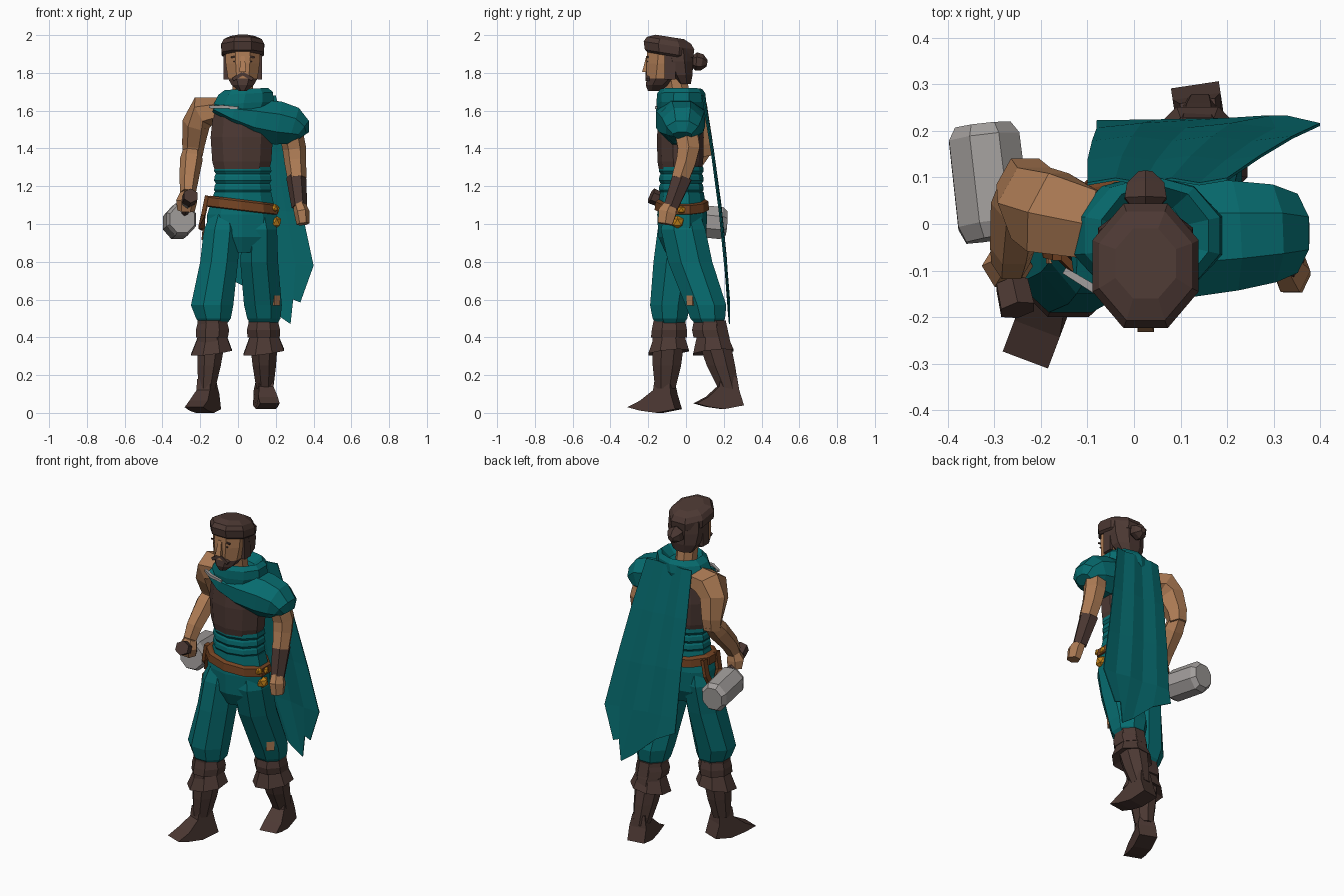
import bpy, bmesh, math
from mathutils import Vector, Matrix


def material(name, rgb):
    m = bpy.data.materials.new(name)
    m.diffuse_color = (*rgb, 1)
    return m


TEAL = material("teal cloth", (0.002, 0.148, 0.158))
DARK = material("dark brown leather", (0.072, 0.04, 0.033))
SKIN = material("skin", (0.42, 0.2, 0.09))
TAN = material("tan belt leather", (0.17, 0.055, 0.016))
GOLD = material("gold", (0.55, 0.22, 0.01))
STEEL = material("grey steel", (0.36, 0.34, 0.33))


def finish(name, bm, *mats):
    bmesh.ops.recalc_face_normals(bm, faces=bm.faces[:])
    me = bpy.data.meshes.new(name)
    bm.to_mesh(me)
    bm.free()
    for m in mats:
        me.materials.append(m)
    ob = bpy.data.objects.new(name, me)
    bpy.context.collection.objects.link(ob)
    return ob


def skin_rings(name, rings, mats, rule=None):
    """Join rings of points with quads and cap the ends."""
    bm = bmesh.new()
    vs = [[bm.verts.new(p) for p in r] for r in rings]
    n = len(vs[0])
    for a, b in zip(vs, vs[1:]):
        for i in range(n):
            j = (i + 1) % n
            bm.faces.new((a[i], a[j], b[j], b[i]))
    bm.faces.new(vs[0])
    bm.faces.new(vs[-1])
    if rule:
        for f in bm.faces:
            f.material_index = rule(f.calc_center_median())
    return finish(name, bm, *mats)


def ring(c, u, v, n):
    k = 1 / math.cos(math.pi / n)
    return [c + k * (u * math.cos(a) + v * math.sin(a))
            for a in (2 * math.pi * (i + 0.5) / n for i in range(n))]


def loft(name, secs, *mats, n=8, sx=0, sy=0, rule=None):
    """Stack of level rings (x, y, z, rx, ry); sx and sy tilt them."""
    return skin_rings(name, [ring(Vector(s[:3]), Vector((s[3], 0, s[3] * sx)),
                                  Vector((0, s[4], s[4] * sy)), n) for s in secs], mats, rule)


def tube(name, secs, mat, n=6):
    """Rings (x, y, z, side radius, other radius) square to their path."""
    pts = [Vector(s[:3]) for s in secs]
    rings = []
    for i, s in enumerate(secs):
        t = (pts[min(i + 1, len(pts) - 1)] - pts[max(i - 1, 0)]).normalized()
        ref = Vector((0, 1, 0)) if abs(t.y) < 0.75 else Vector((1, 0, 0))
        u = (ref - t * ref.dot(t)).normalized()
        rings.append(ring(pts[i], u * s[3], t.cross(u) * s[4], n))
    return skin_rings(name, rings, (mat,))


def box(name, c, size, mat, rz=0, ry=0):
    bm = bmesh.new()
    bmesh.ops.create_cube(bm, size=1)
    bm.transform(Matrix.Translation(c) @ Matrix.Rotation(rz, 4, 'Z') @ Matrix.Rotation(ry, 4, 'Y')
                 @ Matrix.Diagonal((*size, 1)))
    return finish(name, bm, mat)


# Torso: leather chest, ridged teal waist sash
loft("chest", [(0.02, -0.03, 1.29, 0.145, 0.108), (0.02, -0.03, 1.33, 0.156, 0.115),
               (0.02, -0.03, 1.46, 0.165, 0.118), (0.02, -0.03, 1.6, 0.15, 0.105),
               (0.025, -0.03, 1.66, 0.12, 0.085)], DARK, n=10)
sash = [(0.025, -0.022, 1.13, 0.152, 0.112)]
for i in range(3):
    z = 1.165 + i * 0.05
    sash += [(0.025, -0.025, z, 0.142, 0.104), (0.025, -0.025, z + 0.015, 0.152, 0.113),
             (0.025, -0.025, z + 0.04, 0.148, 0.11)]
loft("waist_sash", sash, TEAL, n=10)

# Trousers
loft("hips", [(0.022, -0.02, 0.85, 0.1, 0.085), (0.02, -0.02, 0.93, 0.185, 0.12),
              (0.02, -0.02, 1.05, 0.183, 0.126), (0.025, -0.022, 1.17, 0.15, 0.11)], TEAL, n=10)
loft("trouser_leg_forward", [(-0.075, -0.025, 1.05, 0.07, 0.095), (-0.083, -0.032, 0.97, 0.098, 0.118),
                             (-0.1, -0.055, 0.8, 0.1, 0.117),
                             (-0.137, -0.085, 0.57, 0.112, 0.105), (-0.13, -0.085, 0.5, 0.092, 0.092),
                             (-0.13, -0.085, 0.47, 0.07, 0.07)], TEAL)
loft("trouser_leg_back", [(0.11, -0.02, 1.05, 0.07, 0.095), (0.115, -0.015, 0.97, 0.092, 0.118),
                          (0.112, 0.022, 0.8, 0.1, 0.117),
                          (0.132, 0.105, 0.57, 0.1, 0.108), (0.137, 0.115, 0.5, 0.088, 0.092),
                          (0.137, 0.12, 0.47, 0.07, 0.07)], TEAL)
box("knee_tear", (0.203, 0.022, 0.595), (0.012, 0.045, 0.055), SKIN, rz=-0.75)
box("hip_tear", (-0.183, -0.06, 0.945), (0.01, 0.05, 0.06), SKIN, rz=0.1, ry=0.1)

# Boots: shaft, two flared cuffs and a foot swept from a side profile
FOOT = [(-0.075, 0.02), (-0.05, 0.1), (-0.04, 0.17), (0.045, 0.18), (0.055, 0.12),
        (0.13, 0.065), (0.205, 0.03), (0.13, 0.012), (0.03, 0.0)]


def boot(tag, knee, ankle, turn, lift, reach):
    (kx, ky), (ax, ay) = knee, ankle
    mid = lambda t: (kx + (ax - kx) * t, ky + (ay - ky) * t)
    loft(tag + "_boot_shaft", [(kx, ky, 0.49, 0.08, 0.085), (*mid(0.3), 0.36, 0.072, 0.083),
                               (*mid(0.6), 0.25, 0.062, 0.075), (*mid(1), 0.13, 0.045, 0.054)], DARK)
    loft(tag + "_upper_cuff", [(kx, ky, 0.48, 0.078, 0.085), (kx, ky, 0.44, 0.088, 0.093),
                               (*mid(0.1), 0.4, 0.085, 0.095)], DARK)
    loft(tag + "_flared_cuff", [(*mid(0.1), 0.42, 0.07, 0.075), (*mid(0.2), 0.32, 0.108, 0.107),
                                (*mid(0.3), 0.335, 0.07, 0.075)], DARK, sx=0.12, sy=0.1)
    bm = bmesh.new()
    rot = Matrix.Translation((ax, ay, lift)) @ Matrix.Rotation(turn, 4, 'Z')
    sides = []
    for s in (-1, 1):
        sides.append([bm.verts.new(rot @ Vector((s * (0.038 if z > 0.1 else 0.052),
                                                 -d * (reach if d > 0.1 else 1), z)))
                      for d, z in FOOT])
        bm.faces.new(sides[-1])
    for i in range(len(FOOT)):
        j = (i + 1) % len(FOOT)
        bm.faces.new((sides[0][i], sides[0][j], sides[1][j], sides[1][i]))
    finish(tag + "_foot", bm, DARK)


boot("forward", (-0.135, -0.088), (-0.165, -0.11), -0.36, 0.0, 0.95)
boot("back", (0.135, 0.125), (0.142, 0.225), 0.15, 0.02, 0.88)

# Belt, hanging strap and gold pouches
loft("belt", [(0.018, -0.022, 1.07, 0.18, 0.125), (0.018, -0.022, 1.075, 0.193, 0.137),
              (0.018, -0.022, 1.12, 0.188, 0.133), (0.018, -0.022, 1.13, 0.165, 0.118)], TAN, n=10, sx=-0.12)
tube("tool_strap", [(-0.165, -0.06, 1.15, 0.018, 0.01), (-0.185, -0.055, 1.05, 0.018, 0.01),
                    (-0.192, -0.02, 0.98, 0.018, 0.01), (-0.192, 0.03, 0.98, 0.018, 0.01),
                    (-0.18, 0.06, 1.05, 0.018, 0.01), (-0.16, 0.055, 1.14, 0.018, 0.01)], TAN, n=4)
for i, (y, z, r) in enumerate([(-0.045, 1.01, 0.038), (-0.025, 1.075, 0.028), (-0.075, 1.085, 0.022)]):
    bm = bmesh.new()
    bmesh.ops.create_icosphere(bm, subdivisions=1, radius=r)
    bm.transform(Matrix.Translation((0.195, y, z)))
    finish(f"gold_pouch_{i + 1}", bm, GOLD)

# Cowl and shoulder drape
loft("cowl", [(0.025, -0.03, 1.59, 0.14, 0.115), (0.03, -0.025, 1.64, 0.16, 0.125),
              (0.04, -0.025, 1.69, 0.145, 0.122), (0.045, -0.025, 1.715, 0.115, 0.105),
              (0.04, -0.025, 1.67, 0.07, 0.07)], TEAL, n=10, sx=0.05)
tube("shoulder_drape", [(-0.13, -0.04, 1.615, 0.075, 0.022), (-0.03, -0.035, 1.585, 0.125, 0.065),
                        (0.09, -0.03, 1.555, 0.13, 0.105), (0.21, -0.025, 1.535, 0.118, 0.115),
                        (0.29, -0.02, 1.52, 0.105, 0.1), (0.335, -0.02, 1.495, 0.085, 0.065),
                        (0.352, -0.02, 1.47, 0.05, 0.03)], TEAL, n=8)
tube("cloak_pin", [(-0.15, -0.1, 1.62, 0.007, 0.007), (-0.08, -0.143, 1.62, 0.009, 0.009),
                   (0.0, -0.158, 1.615, 0.006, 0.006)], STEEL, n=4)

# Cape: rows of (left x, right x, y, left z, right z), then a ragged hem
rows = [[(l + (r - l) * k / 5, y + (0.006 if k % 2 else -0.004), zl + (zr - zl) * k / 5) for k in range(6)]
        for l, r, y, zl, zr in [(-0.1, 0.2, 0.09, 1.68, 1.68), (-0.1, 0.27, 0.138, 1.4, 1.38),
                                (-0.09, 0.34, 0.18, 1.1, 1.06), (-0.08, 0.4, 0.208, 0.82, 0.78)]]
rows.append([(-0.08, 0.22, 0.73), (0.05, 0.222, 0.66), (0.2, 0.225, 0.525),
             (0.278, 0.23, 0.47), (0.292, 0.23, 0.6), (0.33, 0.23, 0.585)])
bm = bmesh.new()
grid = [[bm.verts.new(p) for p in r] for r in rows]
for a, b in zip(grid, grid[1:]):
    for k in range(5):
        bm.faces.new((a[k], b[k], b[k + 1], a[k + 1]))
cape = finish("cape", bm, TEAL)
thick = cape.modifiers.new("thickness", 'SOLIDIFY')
thick.thickness = 0.006
thick.offset = 0

# Bare arm holding the hammer
tube("bare_upper_arm", [(-0.1, 0.0, 1.6, 0.075, 0.06), (-0.185, 0.025, 1.595, 0.088, 0.075),
                        (-0.222, 0.045, 1.53, 0.08, 0.064), (-0.236, 0.085, 1.42, 0.058, 0.052),
                        (-0.24, 0.09, 1.36, 0.045, 0.045)], SKIN)
tube("bare_forearm", [(-0.238, 0.105, 1.41, 0.042, 0.04), (-0.248, 0.045, 1.34, 0.052, 0.052),
                      (-0.26, -0.05, 1.23, 0.045, 0.043), (-0.265, -0.085, 1.165, 0.038, 0.036)], SKIN)
tube("hammer_hand", [(-0.265, -0.08, 1.165, 0.03, 0.035), (-0.272, -0.09, 1.12, 0.045, 0.048),
                     (-0.275, -0.08, 1.07, 0.035, 0.04)], SKIN)
# Hammer
tube("hammer_grip", [(-0.25, -0.185, 1.15, 0.036, 0.036), (-0.262, -0.13, 1.125, 0.034, 0.034)], DARK)
tube("hammer_collar", [(-0.264, -0.135, 1.122, 0.028, 0.028), (-0.268, -0.11, 1.112, 0.028, 0.028)], STEEL)
tube("hammer_shaft", [(-0.26, -0.13, 1.125, 0.018, 0.018), (-0.29, 0.02, 1.04, 0.018, 0.018)], DARK)
tube("hammer_head", [(-0.295, -0.03, 1.025, 0.066, 0.07), (-0.3, 0.0, 1.023, 0.078, 0.085),
                     (-0.322, 0.185, 1.005, 0.076, 0.085), (-0.325, 0.212, 1.003, 0.06, 0.065)], STEEL, n=8)

# Free arm under the drape
tube("free_upper_arm", [(0.27, -0.01, 1.54, 0.06, 0.055), (0.298, 0.015, 1.4, 0.058, 0.054),
                        (0.303, 0.0, 1.33, 0.052, 0.05), (0.312, -0.03, 1.24, 0.046, 0.044)], SKIN)
tube("free_arm_bracer", [(0.308, -0.02, 1.25, 0.052, 0.046), (0.325, -0.08, 1.09, 0.038, 0.036)], DARK)
tube("free_hand", [(0.325, -0.08, 1.1, 0.035, 0.03), (0.338, -0.1, 1.06, 0.048, 0.036),
                   (0.345, -0.11, 1.0, 0.038, 0.03)], SKIN)

# Head: dark jaw beard, skin above
tube("neck", [(0.025, -0.03, 1.62, 0.06, 0.055), (0.025, -0.06, 1.8, 0.06, 0.055)], SKIN, n=8)
loft("head", [(0.025, -0.17, 1.705, 0.022, 0.032), (0.025, -0.15, 1.735, 0.058, 0.063),
              (0.025, -0.125, 1.77, 0.078, 0.083), (0.025, -0.11, 1.85, 0.09, 0.1),
              (0.025, -0.1, 1.93, 0.092, 0.105)], SKIN, DARK, rule=lambda c: 1 if c.z < 1.765 else 0)
loft("nose", [(0.025, -0.21, 1.805, 0.018, 0.022), (0.025, -0.2, 1.89, 0.01, 0.01)], SKIN, n=4)
for s in (-1, 1):
    box("moustache_half", (0.025 + s * 0.026, -0.204, 1.781), (0.062, 0.02, 0.018), DARK, ry=s * 0.55)
    box("eyebrow", (0.025 + s * 0.042, -0.202, 1.885), (0.042, 0.007, 0.008), DARK, ry=s * 0.1)
    box("eye", (0.025 + s * 0.04, -0.205, 1.86), (0.02, 0.006, 0.005), DARK)
    box("side_hair", (0.025 + s * 0.09, -0.085, 1.835), (0.022, 0.06, 0.14), DARK)
loft("back_hair", [(0.025, -0.01, 1.74, 0.06, 0.035), (0.025, -0.025, 1.79, 0.09, 0.06),
                   (0.025, -0.04, 1.86, 0.102, 0.077), (0.025, -0.05, 1.93, 0.1, 0.085)], DARK)
tube("hair_bun", [(0.025, 0.03, 1.86, 0.025, 0.025), (0.025, 0.055, 1.86, 0.045, 0.042),
                  (0.025, 0.085, 1.855, 0.04, 0.038), (0.025, 0.112, 1.85, 0.015, 0.015)], DARK)
loft("cap", [(0.025, -0.09, 1.89, 0.1, 0.11), (0.025, -0.09, 1.902, 0.112, 0.128),
             (0.025, -0.09, 1.945, 0.114, 0.134), (0.025, -0.09, 1.972, 0.1, 0.117),
             (0.025, -0.085, 1.99, 0.065, 0.075)], DARK, n=8, sy=-0.16)
